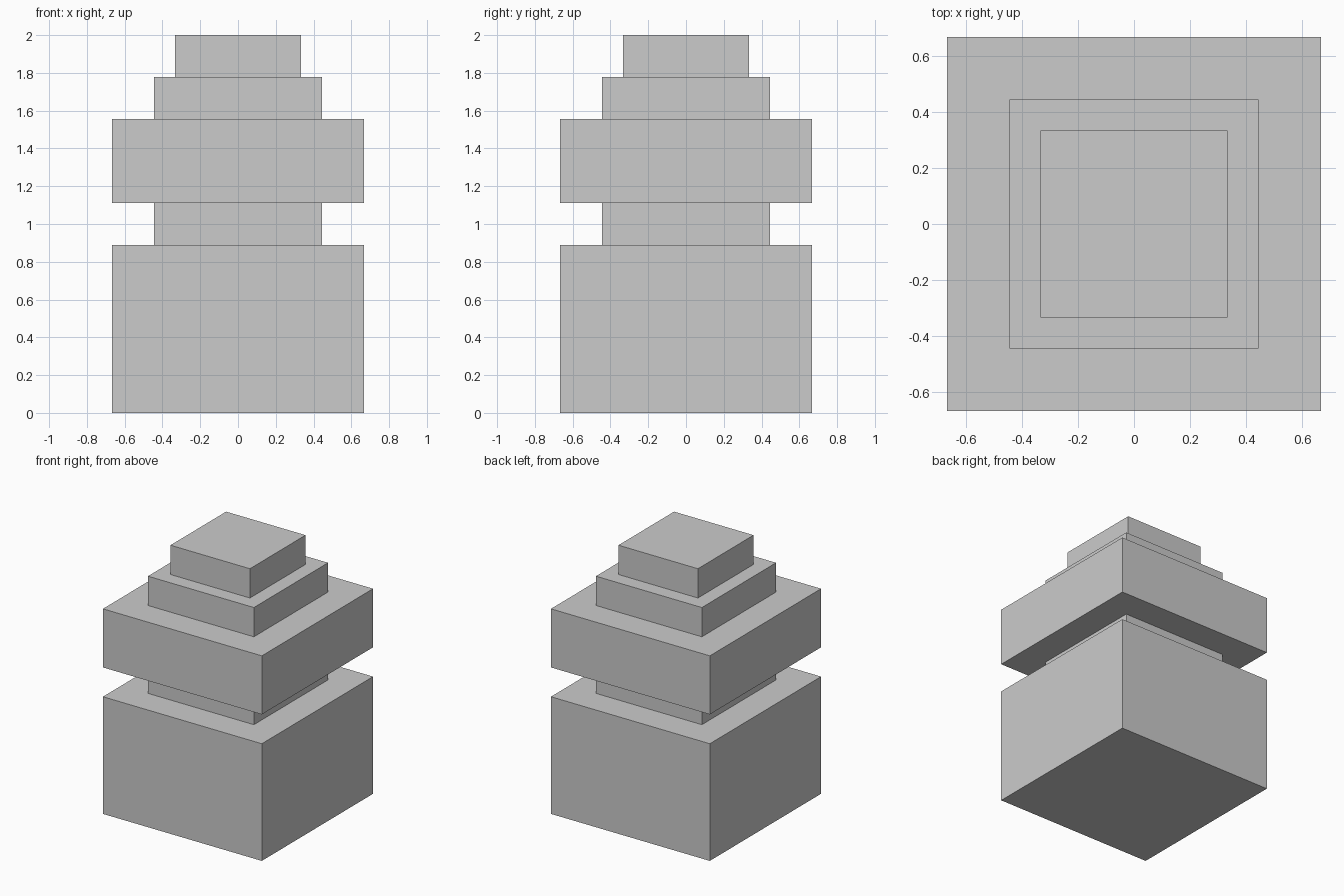
import bpy

if "Cube" in bpy.data.objects:
    bpy.data.objects.remove(bpy.data.objects["Cube"])

U = 1 / 9  # the model sits on a grid of ninths


def block(name, half_width, bottom, top):
    """Square block centred on the z axis, sizes in grid units."""
    bpy.ops.mesh.primitive_cube_add(size=1, location=(0, 0, (bottom + top) / 2 * U))
    obj = bpy.context.object
    obj.name = name
    obj.scale = (2 * half_width * U, 2 * half_width * U, (top - bottom) * U)
    bpy.ops.object.transform_apply(location=False, rotation=False, scale=True)
    return obj


# Stacked tiers from the ground up
tiers = [
    ("base", 6, 8),
    ("neck", 4, 10),
    ("wide_tier", 6, 14),
    ("upper_step", 4, 16),
    ("top_cap", 3, 18),
]

z = 0
for name, half_width, top in tiers:
    block(name, half_width, z, top)
    z = top
